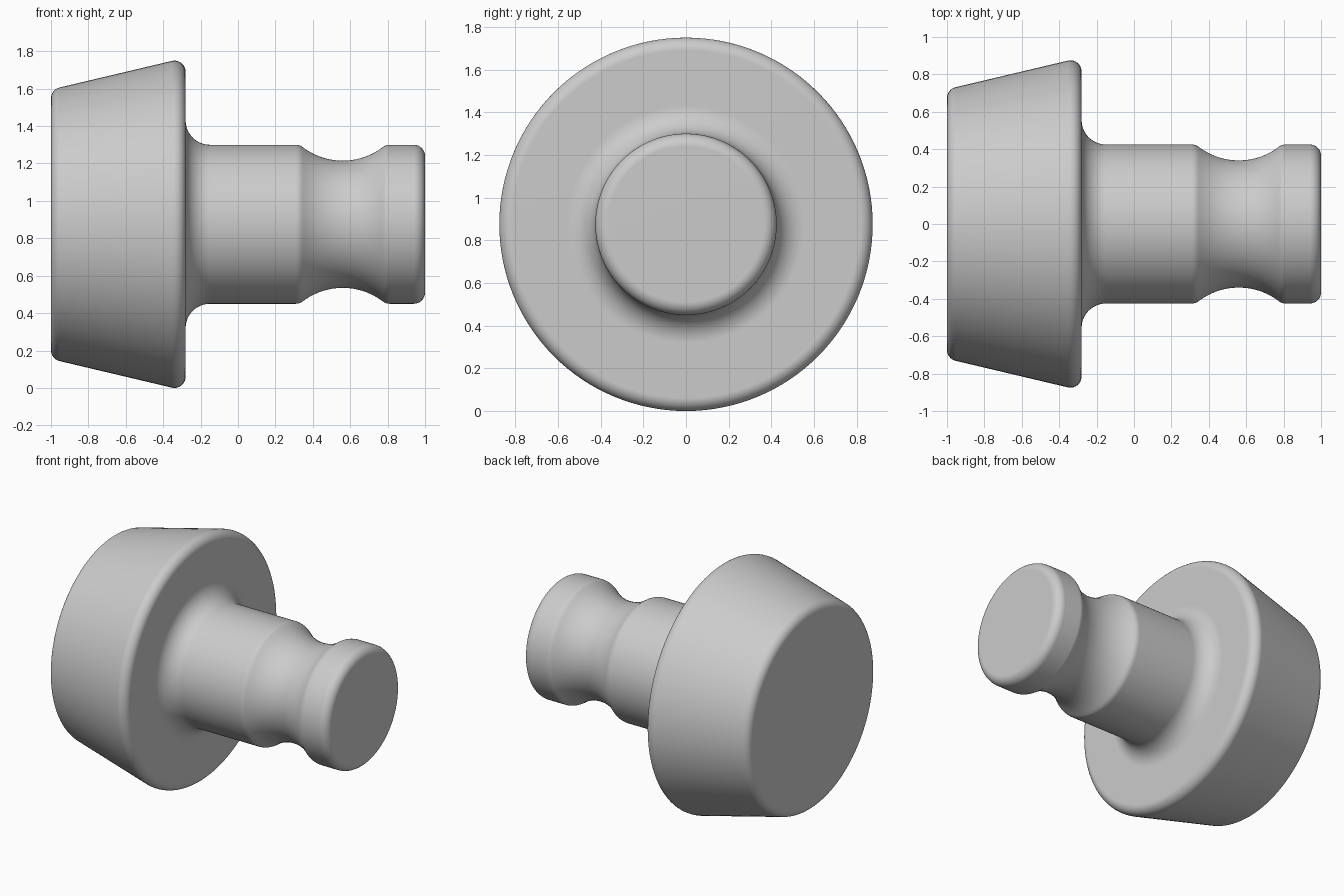
import bpy
import bmesh
from math import radians, degrees, cos, sin, atan2, sqrt, pi
from mathutils import Vector

cube = bpy.data.objects.get("Cube")
if cube:
    bpy.data.objects.remove(cube, do_unlink=True)

HEAD_R = 0.875      # widest radius, also the height of the axis
SHAFT_R = 0.425
ROUND = 0.06        # edge rounding
GROOVE_X, GROOVE_R, GROOVE_MIN = 0.56, 0.353, 0.34


def arc(x, r, radius, start, end, steps=8):
    """Points (x, r) on an arc, angles in degrees."""
    angles = [radians(start + (end - start) * i / steps) for i in range(steps + 1)]
    return [(x + radius * cos(a), r + radius * sin(a)) for a in angles]


# Groove arc and the rounded lips tangent to it
groove_c = GROOVE_MIN + GROOVE_R
lip_c = SHAFT_R - ROUND
rise = groove_c - lip_c
run = sqrt((GROOVE_R + ROUND) ** 2 - rise ** 2)
lip = degrees(atan2(rise, run))
taper = 103.3       # direction of the normal of the tapered head

profile = [(-1, 0)]
profile += arc(-1 + ROUND, 0.673, ROUND, 180, taper)                   # head, narrow rim
profile += arc(-0.34, HEAD_R - ROUND, ROUND, taper, 0, 10)             # head, wide rim
profile += arc(-0.15, SHAFT_R + 0.13, 0.13, 180, 270, 12)              # fillet to shaft
profile += arc(GROOVE_X - run, lip_c, ROUND, 90, lip, 5)               # groove lip
profile += arc(GROOVE_X, groove_c, GROOVE_R, 180 + lip, 360 - lip, 18)[1:-1]
profile += arc(GROOVE_X + run, lip_c, ROUND, 180 - lip, 90, 5)         # groove lip
profile += arc(1 - ROUND, lip_c, ROUND, 90, 0)                         # shaft end
profile += [(1, 0)]

# Turn the profile around the x axis
bm = bmesh.new()
verts = [bm.verts.new((x, 0, r)) for x, r in profile]
edges = [bm.edges.new(pair) for pair in zip(verts, verts[1:])]
bmesh.ops.spin(bm, geom=verts + edges, cent=(0, 0, 0), axis=(1, 0, 0),
               angle=2 * pi, steps=128)
bmesh.ops.remove_doubles(bm, verts=bm.verts, dist=0.0001)
bmesh.ops.recalc_face_normals(bm, faces=bm.faces)
bmesh.ops.translate(bm, verts=bm.verts, vec=Vector((0, 0, HEAD_R)))
for face in bm.faces:
    face.smooth = True

mesh = bpy.data.meshes.new("turned_knob")
bm.to_mesh(mesh)
bm.free()
knob = bpy.data.objects.new("turned_knob", mesh)
bpy.context.collection.objects.link(knob)

# Keep the flat ends and shoulder evenly shaded
knob.modifiers.new("flat_ends", "WEIGHTED_NORMAL")

grey = bpy.data.materials.new("light_grey")
grey.use_nodes = True
colour = (0.6, 0.6, 0.6, 1)
grey.diffuse_color = colour
grey.node_tree.nodes["Principled BSDF"].inputs["Base Color"].default_value = colour
mesh.materials.append(grey)
